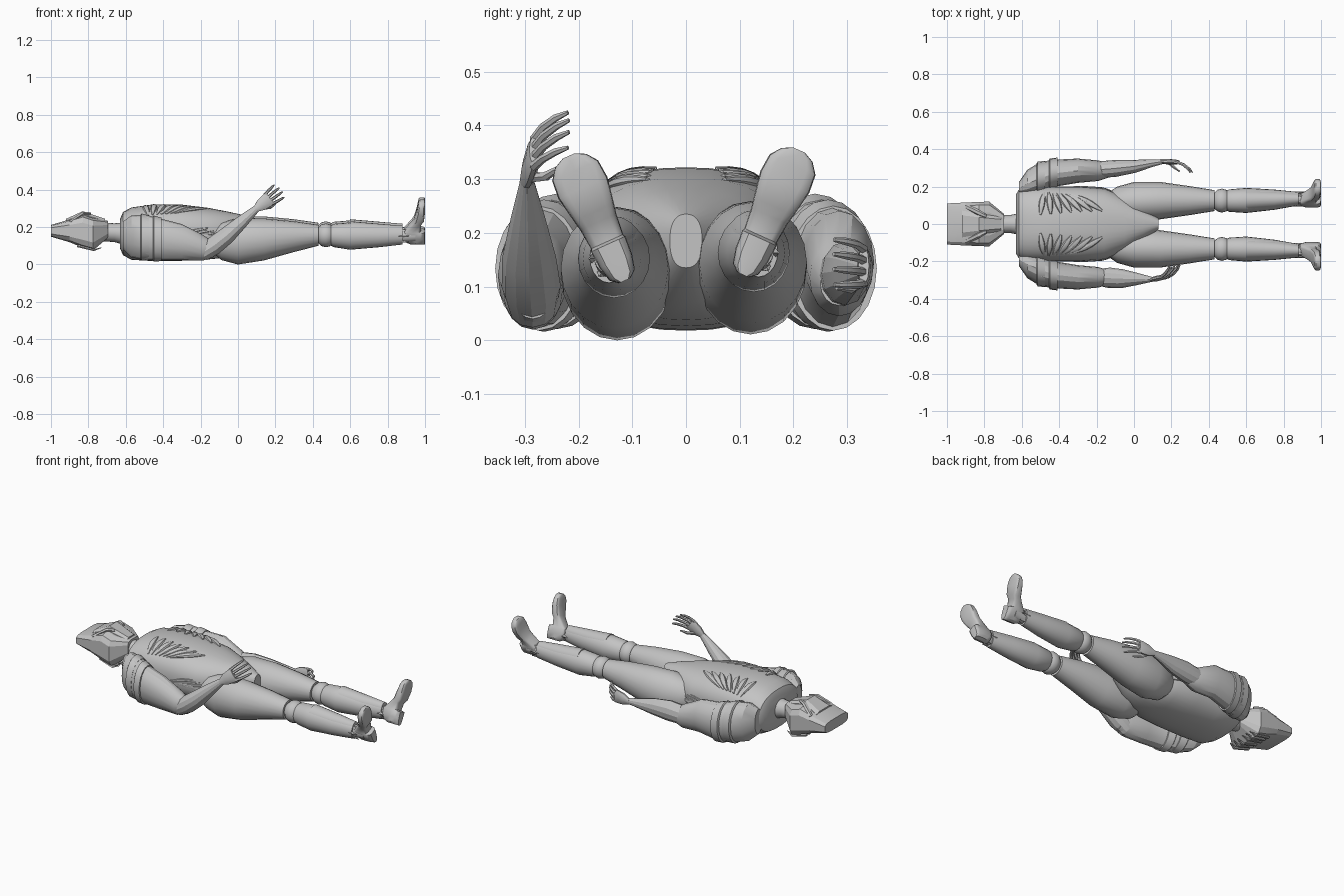
import bpy, bmesh, math
from mathutils import Vector

default_cube = bpy.data.objects.get("Cube")
if default_cube:
    bpy.data.objects.remove(default_cube)

grey = bpy.data.materials.new("light grey")
grey.use_nodes = True
grey.diffuse_color = (0.55, 0.55, 0.55, 1)
grey.node_tree.nodes["Principled BSDF"].inputs["Base Color"].default_value = grey.diffuse_color

X, Y, Z = Vector((1, 0, 0)), Vector((0, 1, 0)), Vector((0, 0, 1))


def signed_power(value, exponent):
    return math.copysign(abs(value) ** exponent, value)


def loft(name, rings, sides=20, power=2.0, sharp=35, turn=0.0):
    """Skin a row of rings, each given as centre, half-width and half-height vectors."""
    bm = bmesh.new()
    loops = []
    for centre, u, v in rings:
        loop = []
        for i in range(sides):
            a = math.tau * i / sides + turn
            loop.append(bm.verts.new(centre + u * signed_power(math.cos(a), 2 / power)
                                     + v * signed_power(math.sin(a), 2 / power)))
        loops.append(loop)
    for lower, upper in zip(loops, loops[1:]):
        for i in range(sides):
            j = (i + 1) % sides
            bm.faces.new((lower[i], lower[j], upper[j], upper[i]))
    bm.faces.new(loops[0])
    bm.faces.new(loops[-1])
    bmesh.ops.recalc_face_normals(bm, faces=bm.faces)
    mesh = bpy.data.meshes.new(name)
    bm.to_mesh(mesh)
    bm.free()
    for face in mesh.polygons:
        face.use_smooth = True
    mesh.set_sharp_from_angle(angle=math.radians(sharp))
    mesh.materials.append(grey)
    obj = bpy.data.objects.new(name, mesh)
    bpy.context.collection.objects.link(obj)
    return obj


def tube(name, sections, side=Y, **options):
    """Loft along a path of (point, half-width, half-height), square to the path."""
    rings = []
    for i, (point, wide, high) in enumerate(sections):
        before = sections[max(i - 1, 0)][0]
        after = sections[min(i + 1, len(sections) - 1)][0]
        along = (after - before).normalized()
        u = (side - along * side.dot(along)).normalized()
        rings.append((point, u * wide, along.cross(u) * high))
    return loft(name, rings, **options)


def along_x(rows, s=1, shift=Vector()):
    """Turn rows of x, y, z, half-width, half-height into upright rings."""
    return [(Vector((x, s * y, z)) + shift, Y * w, Z * h) for x, y, z, w, h in rows]


# Torso, tapering to a narrow pelvis
TORSO = [(-0.63, 0, 0.165, 0.16, 0.08), (-0.615, 0, 0.165, 0.185, 0.115),
         (-0.57, 0, 0.165, 0.195, 0.14), (-0.45, 0, 0.17, 0.2, 0.152),
         (-0.3, 0, 0.17, 0.2, 0.15), (-0.16, 0, 0.165, 0.19, 0.138),
         (-0.05, 0, 0.16, 0.145, 0.122), (0.05, 0, 0.165, 0.085, 0.095),
         (0.13, 0, 0.185, 0.03, 0.05)]
POWER = 2.4
loft("torso", along_x(TORSO), sides=36, power=POWER)


def on_torso(x, angle, s):
    """Point on the torso skin at a position along it and an angle around it."""
    for a, b in zip(TORSO, TORSO[1:]):
        if a[0] <= x <= b[0]:
            t = (x - a[0]) / (b[0] - a[0])
            z, w, h = (a[k] + (b[k] - a[k]) * t for k in (2, 3, 4))
            return Vector((x, s * w * signed_power(math.cos(angle), 2 / POWER),
                           z + h * signed_power(math.sin(angle), 2 / POWER)))


def petal(name, start, end, s, wide, high):
    """Raised leaf lying on the torso between two (x, angle) positions."""
    sections = []
    for i in range(7):
        t = i / 6
        swell = 0.15 + 0.85 * math.sin(math.pi * (0.04 + 0.9 * t ** 1.2))
        point = on_torso(start[0] + (end[0] - start[0]) * t,
                         start[1] + (end[1] - start[1]) * t, s)
        sections.append((point, wide * swell, high * swell))
    tube(name, sections, side=X if abs(end[1] - start[1]) > 0.5 else Z, sides=8)


for s, label in ((1, "left"), (-1, "right")):
    # Chest fan and flat feathers on the flank
    for i in range(7):
        t = i / 6
        petal(f"{label}_chest_petal", (-0.48 + 0.14 * t, 0.6 + 0.1 * t),
              (-0.5 + 0.33 * t, 1.38 - 0.12 * t), s, 0.017, 0.013)
    for i in range(5):
        petal(f"{label}_flank_feather", (-0.34 + 0.02 * i, -0.1),
              (-0.16 + 0.03 * i, 0.16 - 0.06 * i), s, 0.008, 0.006)

# Neck
loft("neck", along_x([(-0.74, 0, 0.175, 0.05, 0.05), (-0.66, 0, 0.17, 0.048, 0.05),
                      (-0.61, 0, 0.165, 0.06, 0.06)]))

# Angular helmet with raised face plates
loft("helmet", along_x([(-1, 0, 0.18, 0.112, 0.032), (-0.9, 0, 0.18, 0.117, 0.062),
                        (-0.83, 0, 0.178, 0.12, 0.09), (-0.775, 0, 0.162, 0.122, 0.088),
                        (-0.695, 0, 0.188, 0.055, 0.046)]),
     sides=12, power=4, sharp=12, turn=math.pi / 12)
loft("face_ridge", along_x([(-0.92, 0, 0.215, 0.075, 0.03), (-0.83, 0, 0.235, 0.058, 0.052),
                            (-0.71, 0, 0.215, 0.04, 0.03)]),
     sides=8, power=4, sharp=10, turn=math.pi / 8)
for s, label in ((1, "left"), (-1, "right")):
    tube(f"{label}_brow", [(Vector((-0.9, s * 0.095, 0.225)), 0.012, 0.01),
                           (Vector((-0.83, s * 0.06, 0.272)), 0.016, 0.01),
                           (Vector((-0.79, s * 0.04, 0.272)), 0.01, 0.008)], sides=6, sharp=10)
    for i in range(3):
        tube(f"{label}_nape_feather",
             [(Vector((-0.86, s * (0.02 + 0.03 * i), 0.1)), 0.01, 0.008),
              (Vector((-0.77, s * (0.025 + 0.032 * i), 0.077)), 0.013, 0.006),
              (Vector((-0.73, s * (0.02 + 0.03 * i), 0.09)), 0.002, 0.002)], sides=6)


def leg(label, s, shift):
    loft(f"{label}_thigh", along_x(
        [(-0.14, 0.115, 0.14, 0.05, 0.06), (-0.09, 0.115, 0.135, 0.085, 0.1),
         (0, 0.12, 0.135, 0.105, 0.124), (0.14, 0.125, 0.145, 0.1, 0.112),
         (0.3, 0.125, 0.16, 0.077, 0.082), (0.43, 0.125, 0.167, 0.056, 0.056)], s, shift))
    loft(f"{label}_knee", along_x(
        [(0.47 + 0.055 * math.sin(a), 0.125, 0.167, 0.064 * math.cos(a), 0.064 * math.cos(a))
         for a in (math.radians(d) for d in range(-75, 76, 25))], s, shift))
    loft(f"{label}_calf", along_x(
        [(0.49, 0.125, 0.166, 0.05, 0.05), (0.51, 0.125, 0.166, 0.06, 0.062),
         (0.6, 0.126, 0.163, 0.067, 0.073), (0.75, 0.13, 0.163, 0.054, 0.06),
         (0.88, 0.135, 0.165, 0.036, 0.047)], s, shift))
    loft(f"{label}_shin_plate", along_x(
        [(0.6, 0.127, 0.18, 0.056, 0.062), (0.75, 0.13, 0.177, 0.047, 0.052),
         (0.88, 0.134, 0.178, 0.03, 0.04)], s, shift))
    loft(f"{label}_ankle", along_x(
        [(0.86, 0.134, 0.162, 0.028, 0.035), (0.95, 0.134, 0.17, 0.03, 0.036)], s, shift))
    for turn in range(0, 360, 60):
        out = Vector((0, math.cos(math.radians(turn)), math.sin(math.radians(turn))))
        hub = Vector((0.86, s * 0.134, 0.163)) + shift
        tube(f"{label}_ankle_spike", [(hub + out * 0.03, 0.012, 0.01),
                                      (hub + out * 0.038 + X * 0.055, 0.002, 0.002)],
             side=X.cross(out), sides=4)
    # Foot pointing up and outward, sole facing the end
    along = Vector((0, s * 0.41, 0.91))
    across = X.cross(along)
    heel = Vector((0, s * 0.106, 0.122)) + shift
    foot = []
    for dist, wide, top, sole in [(0, 0.012, 0.92, 1), (0.012, 0.026, 0.9, 1),
                                  (0.04, 0.033, 0.885, 1), (0.075, 0.035, 0.885, 1),
                                  (0.08, 0.033, 0.89, 0.978), (0.12, 0.037, 0.925, 0.98),
                                  (0.14, 0.041, 0.94, 0.995), (0.19, 0.05, 0.955, 1),
                                  (0.225, 0.047, 0.962, 1), (0.245, 0.032, 0.966, 1),
                                  (0.255, 0.012, 0.972, 0.998)]:
        foot.append((heel + along * dist + X * (top + sole) / 2,
                     across * wide, X * (sole - top) / 2))
    loft(f"{label}_foot", foot, sides=16, power=4)


leg("left", 1, Vector())
leg("right", -1, Vector((0, -0.008, -0.011)))


def hand(label, wrist, forward, spread, curl):
    """Flat palm with four bent fingers and a thumb."""
    tube(f"{label}_palm", [(wrist - forward * 0.01, 0.012, 0.016),
                           (wrist + forward * 0.03, 0.015, 0.034),
                           (wrist + forward * 0.075, 0.013, 0.04),
                           (wrist + forward * 0.09, 0.01, 0.036)], side=curl, sides=10)
    for i in range(4):
        fan = spread * (i - 1.5)
        reach = 0.09 - 0.012 * abs(i - 1.5)
        base = wrist + forward * 0.08 + fan * 0.021
        tube(f"{label}_finger",
             [(base, 0.009, 0.009),
              (base + forward * reach * 0.45 + fan * 0.004 + curl * 0.012, 0.008, 0.008),
              (base + forward * reach * 0.8 + fan * 0.006 + curl * 0.032, 0.007, 0.007),
              (base + forward * reach + fan * 0.007 + curl * 0.052, 0.004, 0.004)],
             side=spread, sides=6)
    root = wrist + forward * 0.03 - spread * 0.02
    tube(f"{label}_thumb", [(root, 0.01, 0.01),
                            (root + forward * 0.03 - spread * 0.02 + curl * 0.025, 0.009, 0.009),
                            (root + forward * 0.065 - spread * 0.022 + curl * 0.05, 0.004, 0.004)],
         side=forward.cross(curl), sides=6)


def arm(label, s, forearm, lift):
    loft(f"{label}_upper_arm", along_x(
        [(-0.615, 0.19, 0.155, 0.035, 0.075), (-0.57, 0.215, 0.15, 0.075, 0.112),
         (-0.5, 0.245, 0.145, 0.088, 0.122), (-0.42, 0.272, 0.135, 0.072, 0.112),
         (-0.3, 0.285, 0.12 + lift, 0.065, 0.096), (-0.19, 0.285, 0.09 + lift, 0.055, 0.07),
         (-0.13, 0.285, 0.08 + lift, 0.035, 0.04)], s), sides=16, sharp=25)
    # Layered shoulder bands
    for x, y, z, w, h in [(-0.52, 0.238, 0.147, 0.087, 0.12), (-0.455, 0.262, 0.139, 0.08, 0.117)]:
        loft(f"{label}_shoulder_band", along_x(
            [(x, y, z, w, h), (x + 0.005, y + 0.002, z, w + 0.006, h + 0.006),
             (x + 0.045, y + 0.012, z - 0.005, w + 0.001, h - 0.001)], s))
    tube(f"{label}_forearm", [(Vector((x, s * y, z)), w, h) for x, y, z, w, h in forearm],
         sides=12, sharp=20)


# Left arm lies straight, right arm bends up at the elbow
arm("left", 1, [(-0.19, 0.29, 0.118, 0.045, 0.055), (-0.1, 0.297, 0.125, 0.045, 0.06),
                (0, 0.308, 0.128, 0.035, 0.048), (0.1, 0.326, 0.13, 0.02, 0.026),
                (0.15, 0.333, 0.13, 0.013, 0.017)], 0.025)
hand("left", Vector((0.15, 0.335, 0.13)), Vector((0.99, -0.05, 0.1)).normalized(), Z, -Y)
arm("right", -1, [(-0.19, 0.285, 0.062, 0.045, 0.045), (-0.13, 0.288, 0.1, 0.055, 0.05),
                  (-0.06, 0.292, 0.155, 0.05, 0.046), (0.02, 0.294, 0.228, 0.032, 0.034),
                  (0.1, 0.296, 0.3, 0.012, 0.019)], 0)
hand("right", Vector((0.1, -0.296, 0.3)), Vector((0.78, 0.16, 0.6)).normalized(),
     Vector((-0.62, 0, 0.78)), Y)
